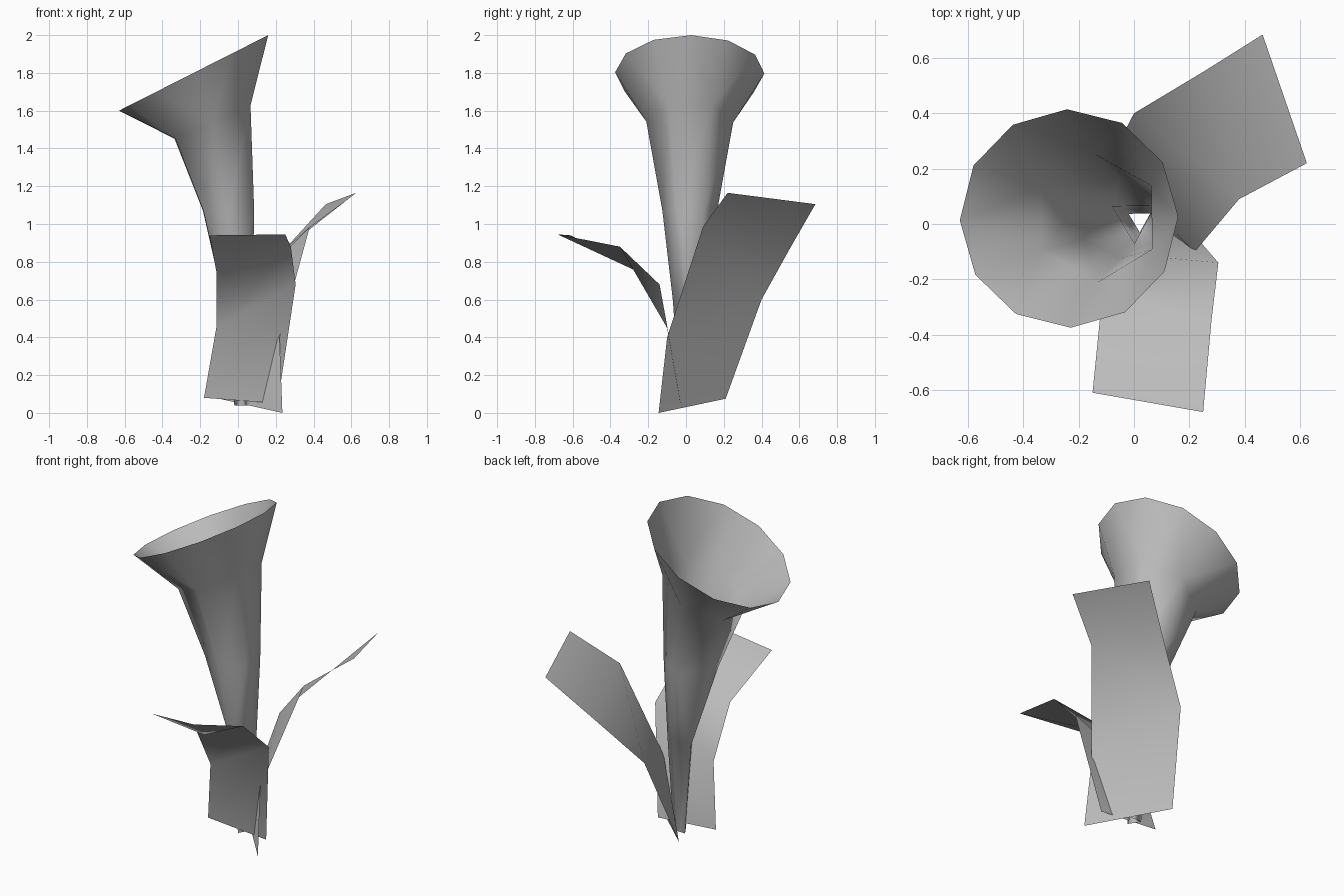
import bpy, bmesh
from math import cos, sin, radians
from mathutils import Vector

cube = bpy.data.objects.get("Cube")
if cube:
    bpy.data.objects.remove(cube)

grey = bpy.data.materials.new("soft_grey")
grey.use_nodes = True
tone = (0.5, 0.5, 0.5, 1)
grey.diffuse_color = tone
grey.node_tree.nodes["Principled BSDF"].inputs["Base Color"].default_value = tone


def finish(bm, name):
    for f in bm.faces:
        f.smooth = True
    mesh = bpy.data.meshes.new(name)
    bm.to_mesh(mesh)
    bm.free()
    mesh.materials.append(grey)
    obj = bpy.data.objects.new(name, mesh)
    bpy.context.collection.objects.link(obj)
    return obj


def ring(bm, sides, centre, rx, ry, slope):
    """Polygon ring, tilted so that z rises by slope along x."""
    verts = []
    for i in range(sides):
        a = radians(31 + 360 * i / sides)
        dx = rx * cos(a)
        verts.append(bm.verts.new(Vector(centre) + Vector((dx, ry * sin(a), slope * dx))))
    return verts


def stitch(bm, low, high):
    """Join two rings with equal sides, or the upper with twice as many."""
    n, m = len(low), len(high)
    for i in range(n):
        j = (i + 1) % n
        if n == m:
            bm.faces.new((low[i], low[j], high[j], high[i]))
        else:
            mid = high[2 * i + 1]
            bm.faces.new((low[i], mid, high[2 * i]))
            bm.faces.new((low[i], low[j], mid))
            bm.faces.new((low[j], high[2 * j], mid))


# Trumpet flower: three-sided stem opening to a tilted twelve-sided rim
bm = bmesh.new()
rings = [
    ring(bm, 3, (0.02, 0.015, 0.04), 0.045, 0.045, 0),
    ring(bm, 3, (0.0, 0.02, 0.6), 0.09, 0.09, 0),
    ring(bm, 6, (-0.05, 0.02, 1.07), 0.155, 0.145, 0),
    ring(bm, 6, (-0.135, 0.02, 1.54), 0.23, 0.23, 0.44),
    ring(bm, 12, (-0.235, 0.02, 1.8), 0.395, 0.395, 0.506),
]
for low, high in zip(rings, rings[1:]):
    stitch(bm, low, high)
finish(bm, "trumpet_flower")


def leaf(name, left, right):
    """Bent strip between two edge paths, from base to tip."""
    bm = bmesh.new()
    a = [bm.verts.new(p) for p in left]
    b = [bm.verts.new(p) for p in right]
    for i in range(len(a) - 1):
        bm.faces.new((a[i], b[i], b[i + 1], a[i + 1]))
    finish(bm, name)


# Leaves
leaf("front_leaf",
     [(-0.18, -0.03, 0.08), (-0.115, -0.1, 0.45), (-0.115, -0.26, 0.75), (-0.15, -0.61, 0.94)],
     [(0.21, -0.03, 0.05), (0.305, -0.14, 0.68), (0.28, -0.35, 0.88), (0.25, -0.68, 0.945)])
leaf("back_leaf",
     [(-0.1, 0.21, 0.075), (0.0, 0.4, 0.6), (0.25, 0.55, 0.87), (0.465, 0.685, 1.105)],
     [(0.235, -0.145, 0), (0.22, -0.1, 0.4), (0.38, 0.09, 0.985), (0.625, 0.22, 1.165)])
